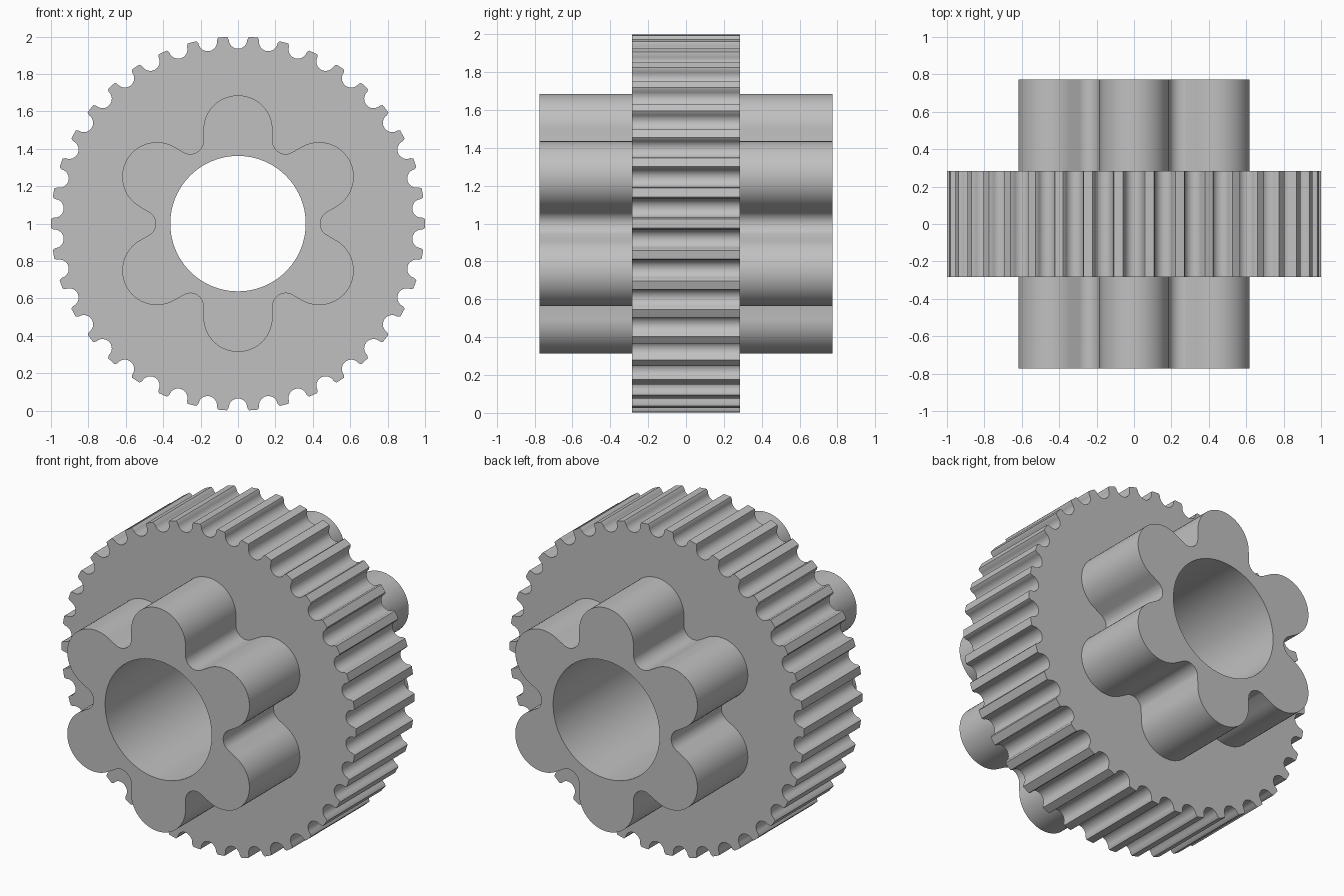
import bpy
import bmesh
from math import pi, sin, cos, radians
from mathutils import Vector, Matrix

cube = bpy.data.objects.get("Cube")
if cube:
    bpy.data.objects.remove(cube, do_unlink=True)

TEETH, LOBES = 38, 6
GEAR_HALF, HUB_HALF = 0.284, 0.773   # half widths along y
BORE = 0.362


def arc(cx, cy, r, start, end, steps):
    """Points along an arc, angles in degrees."""
    angles = [radians(start + (end - start) * i / steps) for i in range(steps + 1)]
    return [Vector((cx + r * cos(a), cy + r * sin(a))) for a in angles]


def repeat(points, count):
    """Copy a profile segment clockwise around the axis."""
    return [Matrix.Rotation(-2 * pi * i / count, 2) @ p
            for i in range(count) for p in points]


# Tooth profile: round groove at the top, then a tooth with a flat tip
half_pitch = pi / TEETH
edge = half_pitch - 0.024
groove = arc(0, 0.985, 0.05, 180, 360, 12)
tips = [Vector((s * sin(edge), cos(edge))) for s in (-1, 1)]
crest = Vector((sin(half_pitch), cos(half_pitch)))
gear_outline = repeat([tips[0]] + groove + [tips[1], crest], TEETH)

# Hub profile: round lobe with straight flanks, then a concave valley
lobe = arc(0, 0.501, 0.185, 180, 0, 28)
valley = arc(0.255, 0.442, 0.07, 180, 300, 14)
hub_outline = repeat(lobe + valley[:-1], LOBES)

bore_outline = arc(0, 0, BORE, 0, 360, 96)[:-1]

bm = bmesh.new()


def ring(outline, y):
    """Closed loop of edges in the plane at depth y."""
    verts = [bm.verts.new((p.x, y, p.y + 1)) for p in outline]
    return [bm.edges.new((v, verts[(i + 1) % len(verts)])) for i, v in enumerate(verts)]


def wall(a, b):
    bmesh.ops.bridge_loops(bm, edges=a + b)


def cap(outer, inner):
    bmesh.ops.triangle_fill(bm, edges=outer + inner, use_beauty=True)


# Both ends: lobed hub with its end face and the flat side of the toothed wheel
gear_rings, bore_rings = [], []
for side in (-1, 1):
    hub_end = ring(hub_outline, side * HUB_HALF)
    hub_root = ring(hub_outline, side * GEAR_HALF)
    gear = ring(gear_outline, side * GEAR_HALF)
    bore = ring(bore_outline, side * HUB_HALF)
    wall(hub_end, hub_root)
    cap(hub_end, bore)
    cap(gear, hub_root)
    gear_rings.append(gear)
    bore_rings.append(bore)

# Toothed rim and through bore
wall(*gear_rings)
wall(*bore_rings)
bmesh.ops.recalc_face_normals(bm, faces=bm.faces)

mesh = bpy.data.meshes.new("toothed_pulley")
bm.to_mesh(mesh)
bm.free()
pulley = bpy.data.objects.new("toothed_pulley", mesh)
bpy.context.collection.objects.link(pulley)

# Plain grey metal
grey = bpy.data.materials.new("grey_metal")
grey.use_nodes = True
colour = (0.53, 0.53, 0.53, 1)
grey.diffuse_color = colour
grey.node_tree.nodes["Principled BSDF"].inputs["Base Color"].default_value = colour
mesh.materials.append(grey)

bpy.ops.object.select_all(action='DESELECT')
pulley.select_set(True)
bpy.context.view_layer.objects.active = pulley
bpy.ops.object.shade_smooth_by_angle(angle=radians(28))
